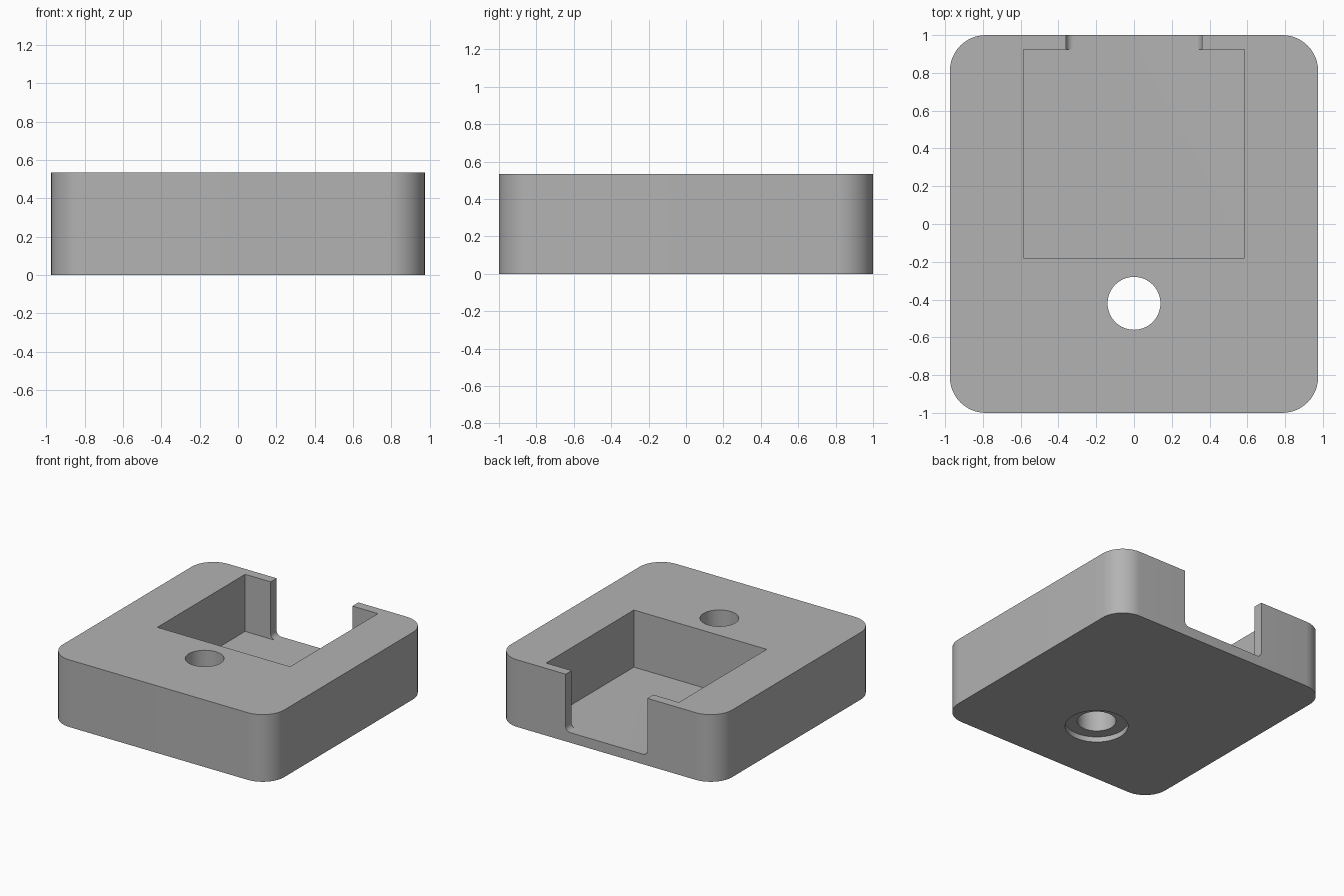
import bpy, bmesh, math
from mathutils import Matrix, Vector

if "Cube" in bpy.data.objects:
    bpy.data.objects.remove(bpy.data.objects["Cube"], do_unlink=True)

HEIGHT = 0.535
FLOOR = 0.08
HOLE_Y = -0.42


def rounded_rect(x0, x1, y0, y1, r_low, r_high, steps=12):
    """Outline with one radius for the low corners and one for the high ones."""
    corners = [(x1, y1, -1, -1, r_high), (x0, y1, 1, -1, r_high),
               (x0, y0, 1, 1, r_low), (x1, y0, -1, 1, r_low)]
    points = []
    for i, (x, y, sx, sy, r) in enumerate(corners):
        if r == 0:
            points.append((x, y))
            continue
        for k in range(steps + 1):
            a = (i + k / steps) * math.pi / 2
            points.append((x + sx * r + r * math.cos(a), y + sy * r + r * math.sin(a)))
    return points


def circle(y, r, steps=64):
    return [(r * math.cos(a), y + r * math.sin(a))
            for a in (2 * math.pi * k / steps for k in range(steps))]


def prism(name, outline, low, high, matrix=Matrix()):
    """Extrude an outline from low to high, then place it with a matrix."""
    bm = bmesh.new()
    face = bm.faces.new([bm.verts.new((x, y, low)) for x, y in outline])
    top = bmesh.ops.extrude_face_region(bm, geom=[face])
    verts = [v for v in top["geom"] if isinstance(v, bmesh.types.BMVert)]
    bmesh.ops.translate(bm, verts=verts, vec=Vector((0, 0, high - low)))
    bm.transform(matrix)
    bmesh.ops.recalc_face_normals(bm, faces=bm.faces)
    mesh = bpy.data.meshes.new(name)
    bm.to_mesh(mesh)
    bm.free()
    obj = bpy.data.objects.new(name, mesh)
    bpy.context.collection.objects.link(obj)
    return obj


# Single grey material
grey = bpy.data.materials.new("plain grey")
grey.use_nodes = True
colour = (0.45, 0.45, 0.45, 1)
grey.diffuse_color = colour
grey.node_tree.nodes["Principled BSDF"].inputs["Base Color"].default_value = colour

# Block with rounded vertical corners
body = prism("housing_block", rounded_rect(-0.975, 0.975, -1, 1, 0.19, 0.19), 0, HEIGHT)
body.data.materials.append(grey)

# Open pocket, back wall notch with rounded lower corners, and stepped screw hole
upright = Matrix.Rotation(math.pi / 2, 4, "X")
cutters = [
    prism("pocket_cutter", rounded_rect(-0.585, 0.585, -0.18, 0.925, 0, 0), FLOOR, 0.7),
    prism("notch_cutter", rounded_rect(-0.36, 0.36, FLOOR, 0.7, 0.04, 0), -1.1, -0.9, upright),
    prism("screw_hole_cutter", circle(HOLE_Y, 0.14), -0.1, 0.7),
    prism("counterbore_cutter", circle(HOLE_Y, 0.227), -0.1, 0.042),
]
bpy.ops.object.select_all(action="DESELECT")
bpy.context.view_layer.objects.active = body
body.select_set(True)
for cutter in cutters:
    cutter.hide_render = True
    cut = body.modifiers.new(cutter.name, "BOOLEAN")
    cut.operation = "DIFFERENCE"
    cut.solver = "EXACT"
    cut.object = cutter
    bpy.ops.object.modifier_apply(modifier=cut.name)
    bpy.data.objects.remove(cutter, do_unlink=True)

# Smooth curves, crisp edges
bpy.ops.object.shade_smooth_by_angle(angle=math.radians(30))
